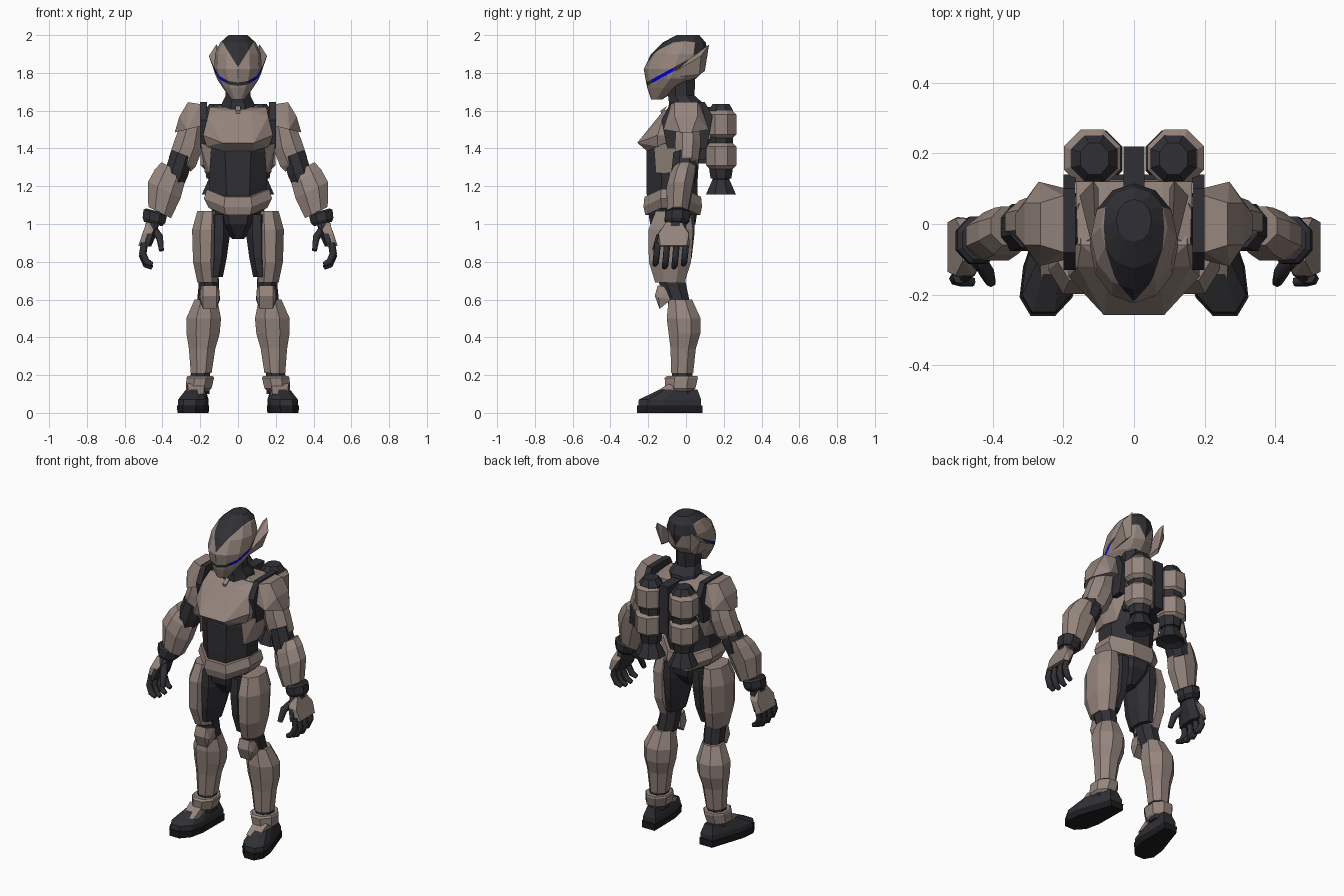
import bpy, bmesh, math
from mathutils import Vector

cube = bpy.data.objects.get("Cube")
if cube:
    bpy.data.objects.remove(cube)


def material(name, r, g, b):
    mat = bpy.data.materials.new(name)
    mat.use_nodes = True
    mat.diffuse_color = (r, g, b, 1)
    mat.node_tree.nodes["Principled BSDF"].inputs["Base Color"].default_value = (r, g, b, 1)
    return mat


TAN = material("tan_armor", .30, .235, .205)
DARK = material("charcoal_suit", .03, .03, .036)
SOLE = material("black_rubber", .012, .012, .014)
BLUE = material("blue_glow", 0, 0, 1)


def finish(name, bm, *mats):
    """Turn a bmesh into a flat shaded object."""
    bmesh.ops.recalc_face_normals(bm, faces=bm.faces)
    mesh = bpy.data.meshes.new(name)
    bm.to_mesh(mesh)
    bm.free()
    for mat in mats:
        mesh.materials.append(mat)
    obj = bpy.data.objects.new(name, mesh)
    bpy.context.collection.objects.link(obj)
    return obj


def loft_mesh(sections, sides=8, lean=0, vee=0, turn=.5, side=1):
    """Bridge rings given as (z, x, y, half width, half depth)."""
    bm = bmesh.new()
    grow = 1 / math.cos(math.pi / sides) if turn else 1
    rings = []
    for z, cx, cy, rx, ry in sections:
        ring = []
        for k in range(sides):
            a = math.tau * (k + turn) / sides
            dx, dy = rx * grow * math.cos(a), ry * grow * math.sin(a)
            height = z + lean * dx + vee * abs(cx + dx)
            ring.append(bm.verts.new((side * (cx + dx), cy + dy, height)))
        rings.append(ring)
    for low, high in zip(rings, rings[1:]):
        for k in range(sides):
            n = (k + 1) % sides
            bm.faces.new((low[k], low[n], high[n], high[k]))
    bm.faces.new(rings[0])
    bm.faces.new(rings[-1])
    return bm


def loft(name, mat, sections, **options):
    return finish(name, loft_mesh(sections, **options), mat)


def hull(name, mat, points, side=1):
    """Faceted plate wrapped around a few points."""
    bm = bmesh.new()
    for x, y, z in points:
        bm.verts.new((side * x, y, z))
    result = bmesh.ops.convex_hull(bm, input=bm.verts)
    loose = set(result["geom_interior"]) | set(result["geom_unused"])
    bmesh.ops.delete(bm, geom=[v for v in loose if isinstance(v, bmesh.types.BMVert)], context="VERTS")
    return finish(name, bm, mat)


def both(points):
    return [(s * x, y, z) for x, y, z in points for s in (1, -1)]


def fore_aft(points, middle=0):
    """Pair points to the front and back of a middle line."""
    return [(x, middle + s * y, z) for x, y, z in points for s in (1, -1)]


def box(x0, x1, y0, y1, z0, z1):
    return [(x, y, z) for x in (x0, x1) for y in (y0, y1) for z in (z0, z1)]


def digit(name, points, radius, side):
    """Jointed finger from a bevelled poly curve."""
    curve = bpy.data.curves.new(name, "CURVE")
    curve.dimensions = "3D"
    curve.bevel_depth, curve.bevel_resolution, curve.use_fill_caps = radius, 1, True
    spline = curve.splines.new("POLY")
    spline.points.add(len(points) - 1)
    for target, (x, y, z) in zip(spline.points, points):
        target.co = (side * x, y, z, 1)
    spline.points[-1].radius = .7
    curve.materials.append(DARK)
    bpy.context.collection.objects.link(bpy.data.objects.new(name, curve))


# Helmet, with the crown and eye slit cut into its surface
bm = loft_mesh([(1.66, 0, -.155, .035, .03), (1.72, 0, -.12, .08, .085),
                (1.77, 0, -.08, .112, .135), (1.82, 0, -.062, .125, .162),
                (1.9, 0, -.035, .122, .15), (1.96, 0, -.01, .095, .115),
                (2, 0, .01, .05, .06)], sides=12, turn=0)
slope, slit, gap, crown, spread = .55, 1.855, .01, 1.83, .62
cuts = [((0, 0, crown), (s, 0, -spread)) for s in (1, -1)]
cuts += [((0, 0, slit + s * gap), (0, -slope, 1)) for s in (1, -1)]
cuts += [((s * .065, 0, 0), (1, 0, 0)) for s in (1, -1)]
cuts += [((0, y, 0), (0, 1, 0)) for y in (-.07, .01)]
for point, normal in cuts:
    bmesh.ops.bisect_plane(bm, geom=bm.verts[:] + bm.edges[:] + bm.faces[:],
                           plane_co=point, plane_no=Vector(normal).normalized())
for face in bm.faces:
    c = face.calc_center_median()
    if abs(c.z - slit - slope * c.y) < gap and c.y < .01:
        face.material_index = 2 if abs(c.x) > .065 and c.y < -.07 else 1
    elif abs(c.x) < spread * (c.z - crown) or (c.y > .05 and c.z > 1.9):
        face.material_index = 1
finish("helmet", bm, TAN, DARK, BLUE)

# Neck and collar
loft("neck", DARK, [(1.56, 0, 0, .1, .1), (1.64, 0, 0, .085, .09),
                    (1.68, 0, -.025, .065, .07), (1.8, 0, -.03, .07, .08)])
hull("collar_stud", TAN, both([(.012, -.135, 1.6), (.012, -.1, 1.625), (.008, -.13, 1.575)]))

# Torso suit and armor
loft("torso", DARK, [(.92, 0, -.07, .03, .06), (1, 0, -.07, .11, .12),
                     (1.1, 0, -.07, .15, .135), (1.2, 0, -.075, .15, .135),
                     (1.38, 0, -.07, .165, .14), (1.5, 0, -.03, .18, .13), (1.6, 0, .01, .16, .11)])
hull("chest_plate", TAN, both([(.085, -.258, 1.43), (.185, -.15, 1.47), (.08, -.205, 1.385),
                               (.165, -.15, 1.41), (.07, -.12, 1.6), (.15, -.06, 1.62),
                               (.16, -.12, 1.57), (.185, 0, 1.46), (.15, 0, 1.6)]))
loft("belt", TAN, [(1.02, 0, -.07, .155, .145), (1.06, 0, -.07, .18, .155),
                   (1.115, 0, -.07, .165, .15)], vee=.42)
hull("upper_back", TAN, both([(.165, .12, 1.59), (.08, .12, 1.61), (.165, .13, 1.45),
                              (.1, .13, 1.42), (.16, -.06, 1.61), (.08, -.02, 1.63), (.14, 0, 1.45)]))
hull("pack_spine", DARK, box(-.03, .03, .06, .22, 1.32, 1.62))
hull("pack_mount", DARK, box(-.12, .12, .04, .14, 1.34, 1.52))

for label, s in (("left_", 1), ("right_", -1)):
    def part(name, mat, sections, **options):
        loft(label + name, mat, sections, side=s, **options)

    def plate(name, mat, points):
        hull(label + name, mat, points, s)

    # Head fin
    plate("head_fin", TAN, [(.105, -.12, 1.77), (.12, .07, 1.79), (.154, .08, 1.89), (.1, .1, 1.81),
                            (.115, .122, 1.95), (.1, .1, 1.93), (.12, .0, 1.85), (.1, 0, 1.82)])

    # Rib panel, shoulder strap and shoulder pad
    plate("rib_panel", TAN, [(.14, -.17, 1.41), (.2, -.1, 1.43), (.2, .03, 1.43), (.13, .09, 1.42),
                             (.15, -.16, 1.27), (.175, -.06, 1.27), (.15, .03, 1.27)])
    plate("shoulder_strap", DARK, [(x, y, z) for x in (.165, .2) for y, z in
                                   ((-.13, 1.55), (-.08, 1.645), (.1, 1.645), (.14, 1.57), (.11, 1.4), (-.1, 1.4))])
    plate("shoulder_pad", TAN, fore_aft([(.19, .1, 1.52), (.2, .08, 1.635), (.265, .06, 1.645),
                                         (.31, .06, 1.57), (.335, .03, 1.485), (.27, .12, 1.5)]))

    # Arm
    part("upper_arm", TAN, [(1.54, .235, .01, .055, .06), (1.42, .262, .01, .072, .068),
                            (1.33, .295, .005, .07, .062), (1.3, .305, 0, .055, .05)], lean=.4)
    part("elbow", DARK, [(1.37, .295, -.005, .055, .062), (1.28, .322, -.01, .058, .066),
                         (1.22, .34, -.015, .05, .06)], lean=.4)
    part("forearm", TAN, [(1.3, .35, -.005, .055, .055), (1.25, .362, -.02, .078, .066),
                          (1.18, .39, -.035, .086, .068), (1.06, .415, -.045, .06, .055)], lean=.5)
    part("wrist_band", DARK, [(1.07, .435, -.045, .05, .055), (1.06, .438, -.045, .062, .066),
                              (1.02, .445, -.047, .06, .066), (1, .45, -.05, .048, .052)], lean=.25)

    # Hand
    part("palm", DARK, [(1.02, .45, -.05, .035, .045), (.95, .465, -.07, .036, .075),
                        (.88, .485, -.08, .025, .085)])
    plate("hand_guard", TAN, fore_aft([(.425, .035, 1), (.485, .04, 1.01), (.505, .08, .95),
                                       (.455, .08, .955), (.528, .07, .885), (.5, .085, .88)], -.065))
    for k, finger in enumerate(("index", "middle", "ring", "little")):
        y = -.15 + .05 * k
        reach = .015 * (k in (1, 2))
        digit(label + finger + "_finger", [(.495, y, .9), (.505, y - .005, .845 - reach),
                                           (.485, y - .01, .8 - reach), (.455, y - .015, .785 - reach)], .019, s)
    digit(label + "thumb", [(.445, -.09, .97), (.415, -.14, .93), (.405, -.165, .86)], .021, s)

    # Thigh and knee
    part("inner_thigh", DARK, [(1.05, .1, -.065, .05, .11), (.95, .1, -.07, .058, .115),
                               (.82, .105, -.075, .045, .105), (.72, .12, -.08, .04, .08)])
    part("thigh_armor", TAN, [(1.07, .16, -.07, .055, .09), (.97, .17, -.08, .073, .118),
                              (.8, .172, -.085, .066, .112), (.69, .16, -.085, .055, .078)])
    part("knee_joint", DARK, [(.74, .155, -.085, .052, .072), (.66, .155, -.065, .055, .07),
                              (.56, .165, -.03, .055, .055)])
    plate("knee_cap", TAN, [(.15 + d * w, y, z) for d in (1, -1) for w, y, z in
                            ((.035, -.15, .675), (.052, -.145, .61), (.035, -.165, .62),
                             (.035, -.14, .55), (.055, -.08, .6), (.05, -.09, .66))])

    # Shin, ankle and shoe
    part("shin_armor", TAN, [(.6, .17, -.03, .06, .062), (.5, .182, -.012, .092, .09),
                             (.42, .185, -.008, .088, .084), (.34, .19, -.015, .07, .067),
                             (.21, .195, -.02, .055, .058)])
    part("ankle", DARK, [(.24, .197, -.02, .05, .052), (.1, .205, -.02, .055, .06)])
    part("ankle_cuff", TAN, [(.195, .2, -.02, .068, .08), (.185, .2, -.025, .073, .088),
                             (.13, .208, -.03, .068, .08), (.115, .21, -.03, .055, .06)])
    toe = Vector((.06, -.3, 0))

    def footprint(z, scale, heel=.088, tip=1):
        outline = ((0, .045), (.25, .058), (.6, .08), (.85, .075), (1, .035))
        return [(.198 + toe.x * t * tip + d * w * scale, heel + (-.26 - heel) * t * tip, z)
                for t, w in outline for d in (1, -1)]

    plate("shoe_sole", SOLE, footprint(0, .95) + footprint(.04, 1))
    plate("shoe", DARK, footprint(.035, .95, .08, .98) + footprint(.07, .93, .08, .97)
          + footprint(.125, .6, .06, .62))
    plate("shoe_tongue", TAN, [(.222 + d * w, y, z) for d in (1, -1) for w, y, z in
                               ((.04, -.18, .1), (.045, -.09, .155), (.05, -.05, .13), (.048, -.13, .09))])

    # Rocket tank
    part("tank_core", DARK, [(1.24, .112, .185, .055, .055), (1.31, .112, .185, .065, .065),
                             (1.6, .112, .185, .065, .065), (1.635, .112, .185, .04, .045)])
    for name, low, high in (("lower_tank", 1.29, 1.43), ("upper_tank", 1.455, 1.6)):
        edge = .02
        part(name, TAN, [(z, .118, .187, .08 - inset, .08 - inset) for z, inset in
                         ((low, edge), (low + edge, 0), (high - edge, 0), (high, edge))])
    part("nozzle", DARK, [(1.26, .112, .185, .05, .05), (1.235, .112, .185, .045, .045),
                          (1.155, .112, .185, .08, .08), (1.17, .112, .185, .05, .05)])
